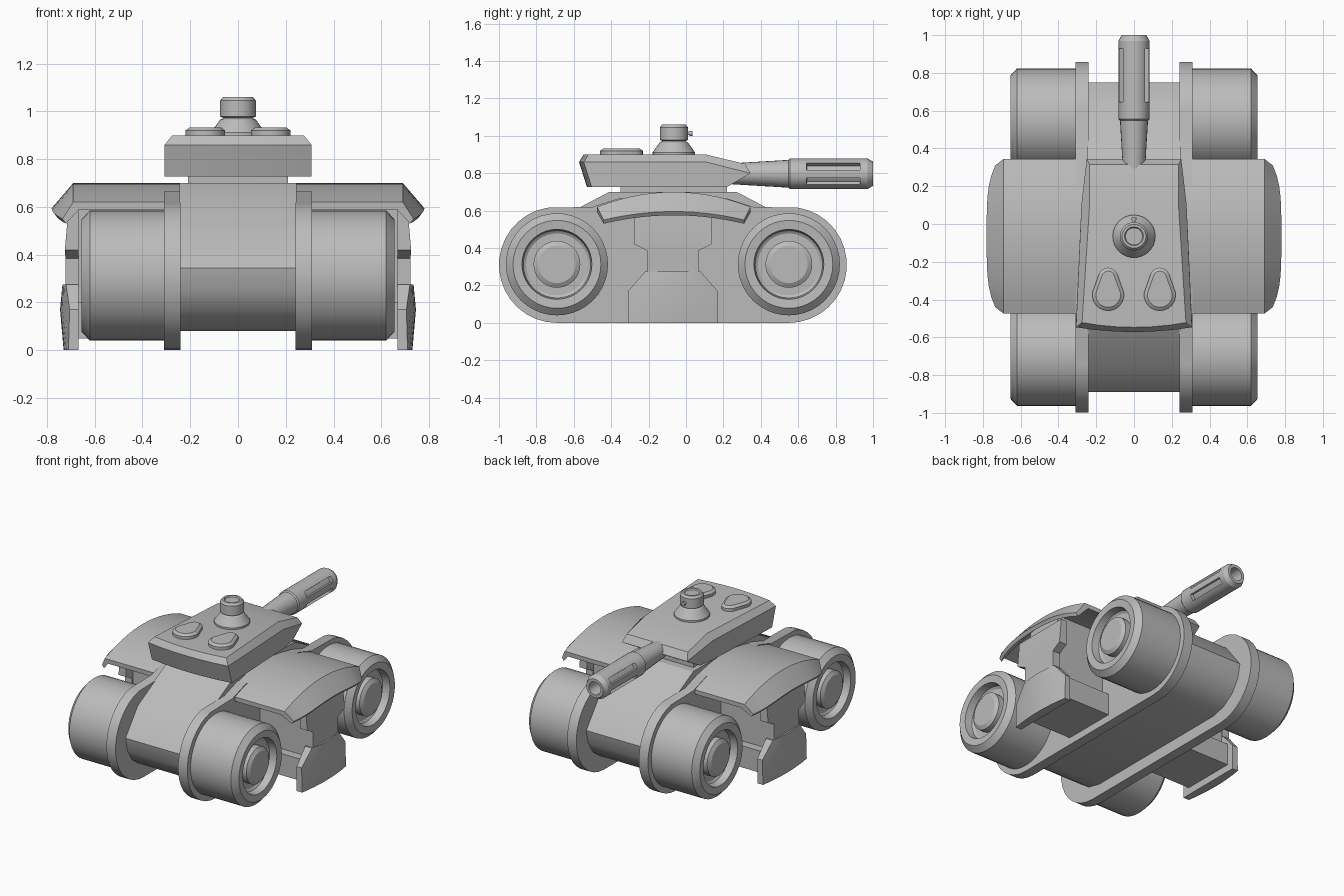
import bpy, bmesh, math
from mathutils import Vector

if "Cube" in bpy.data.objects:
    bpy.data.objects.remove(bpy.data.objects["Cube"])

grey = bpy.data.materials.new("armour grey")
grey.diffuse_color = (0.5, 0.5, 0.5, 1)
grey.use_nodes = True
grey.node_tree.nodes["Principled BSDF"].inputs["Base Color"].default_value = grey.diffuse_color
MID = -0.07  # the hull is symmetric front to back about this y


def finish(name, bm, mirror=False):
    bmesh.ops.remove_doubles(bm, verts=bm.verts, dist=1e-5)
    bmesh.ops.recalc_face_normals(bm, faces=bm.faces)
    me = bpy.data.meshes.new(name)
    bm.to_mesh(me)
    bm.free()
    me.materials.append(grey)
    ob = bpy.data.objects.new(name, me)
    bpy.context.collection.objects.link(ob)
    if mirror:
        ob.modifiers.new("mirror", "MIRROR")
    return ob


def loft(rings):
    """Closed skin through rings of equal point count, capped at both ends."""
    bm = bmesh.new()
    vs = [[bm.verts.new(p) for p in r] for r in rings]
    n = len(rings[0])
    for a, b in zip(vs, vs[1:]):
        for i in range(n):
            j = (i + 1) % n
            bm.faces.new((a[i], a[j], b[j], b[i]))
    bm.faces.new(vs[0][::-1])
    bm.faces.new(vs[-1])
    bmesh.ops.recalc_face_normals(bm, faces=bm.faces)
    return bm


def lathe(profile, place, n=32):
    """Turn (along, radius) pairs; place maps (along, u, v) to a point."""
    ang = [2 * math.pi * i / n for i in range(n)]
    return loft([[place(a, r * math.cos(t), r * math.sin(t)) for t in ang] for a, r in profile])


def box(name, x, y, z, mirror=False):
    return finish(name, loft([[(x[0], y[0], h), (x[1], y[0], h), (x[1], y[1], h), (x[0], y[1], h)]
                              for h in z]), mirror)


# Central hull: side profile, half of it mirrored front to back
half = [(0.34, 0.70), (0.685, 0.52), (0.82, 0.345), (0.80, 0.25), (0.745, 0.165),
        (0.66, 0.105), (0.56, 0.08)]
prof = [(MID - d, z) for d, z in half] + [(MID + d, z) for d, z in reversed(half)]
finish("hull", loft([[(x, y, z) for y, z in prof] for x in (-0.245, 0.245)]))

# Side plates with rounded ends
prof = []
for cy, a0, a1 in ((-0.69, 100, 270), (0.55, 270, 440)):
    for i in range(17):
        t = math.radians(a0 + (a1 - a0) * i / 16)
        prof.append((cy + 0.31 * math.cos(t), 0.31 + 0.31 * math.sin(t)))
prof += [(0.36, 0.62), (0.22, 0.665), (-0.36, 0.665), (-0.50, 0.62)]
finish("side_plate", loft([[(x, y, z) for y, z in prof] for x in (0.24, 0.31)]), True)

# Wheels with recessed hubs
wheel = [(0.30, 0.273), (0.62, 0.273), (0.655, 0.235), (0.65, 0.187), (0.60, 0.18),
         (0.59, 0.165), (0.59, 0.125), (0.635, 0.125), (0.65, 0.10)]
for name, cy in (("front_wheel", -0.69), ("rear_wheel", 0.55)):
    finish(name, lathe(wheel, lambda a, u, v: (a, cy + u, 0.313 + v), 40), True)

# Arched fenders with a sloping outer flap
rings = []
for i in range(15):
    t = -1 + 2 * i / 14
    y, ye = -0.065 + 0.41 * t, -0.065 + 0.375 * t
    zt, ze, xe = 0.70 - 0.08 * t * t, 0.595 - 0.045 * t * t, 0.78 - 0.045 * t ** 4
    rings.append([(0.20, y, zt), (0.69, y, zt), (xe, ye, ze), (xe - 0.015, ye, ze - 0.02),
                  (0.665, y, zt - 0.03), (0.20, y, zt - 0.03)])
finish("fender", loft(rings), True)

# Side skirt: bulged armour panel, waisted in the middle
rings = []
for z, w, xo, bulge in ((0, 0.24, 0.73, 0.02), (0.17, 0.24, 0.745, 0.04), (0.275, 0.147, 0.735, 0.015),
                        (0.275, 0.137, 0.722, 0), (0.385, 0.137, 0.722, 0), (0.42, 0.205, 0.725, 0),
                        (0.59, 0.205, 0.71, 0)):
    ring = [(xo - bulge * s * s, MID + w * s, z) for s in (-1, -0.75, -0.5, -0.25, 0, 0.25, 0.5, 0.75, 1)]
    rings.append(ring + [(0.667, MID + w, z), (0.667, MID - w, z)])
finish("side_skirt", loft(rings), True)
box("lower_side_block", (0.28, 0.68), (MID - 0.19, MID + 0.19), (0.05, 0.20), True)
box("upper_side_block", (0.28, 0.68), (MID - 0.13, MID + 0.13), (0.20, 0.67), True)

# Turret neck
box("turret_neck", (-0.21, 0.21), (-0.35, 0.22), (0.69, 0.74))

# Turret: bowed rear-facing wall, bevelled roof, sloping nose
rings = []
for xf, yf, z, xm, xn, yn, zn in ((0.307, -0.505, 0.727, 0.278, 0.262, 0.22, 0.727),
                                  (0.307, -0.547, 0.86, 0.278, 0.25, 0.345, 0.80),
                                  (0.275, -0.522, 0.90, 0.235, 0.235, 0.315, 0.85)):
    ring = [(xf * s, yf - 0.025 * (1 - s * s), z) for s in (-1, -0.67, -0.33, 0, 0.33, 0.67, 1)]
    rings.append(ring + [(xm, 0.106, z), (xn, yn, zn), (-xn, yn, zn), (-xm, 0.106, z)])
bm = loft(rings)
crease = [v for v in bm.verts if abs(v.co.y - 0.106) < 1e-4 and v.co.z > 0.89]
bmesh.ops.connect_verts(bm, verts=crease)
finish("turret", bm)

# Egg-shaped roof hatches
rings = []
for z, s in ((0.89, 0), (0.92, 0), (0.933, 0.018)):
    ring = []
    for i in range(13):
        t = math.radians(172 + 196 * i / 12)
        ring.append((0.137 + (0.084 - s) * math.cos(t), -0.375 + (0.084 - s) * math.sin(t), z))
    for i in range(9):
        t = math.radians(15 + 150 * i / 8)
        ring.append((0.137 + (0.052 - s) * math.cos(t), -0.283 + (0.052 - s) * math.sin(t), z))
    rings.append(ring)
finish("hatch", loft(rings), True)

# Commander's cupola and its small sight
finish("cupola", lathe([(0.89, 0.113), (0.912, 0.113), (0.965, 0.075), (0.972, 0.06), (0.978, 0.075),
                        (1.045, 0.075), (1.06, 0.063), (1.06, 0.05), (1.052, 0.045)],
                       lambda a, u, v: (u, -0.065 + v, a)))
finish("sight", lathe([(-0.01, 0.009), (0.02, 0.009), (0.02, 0.014), (0.035, 0.014)],
                      lambda a, u, v: (u, a, 1.013 + v), 12))

# Gun: tapered tube, then a slotted sleeve with an open bore
gun = lambda a, u, v: (u, a, 0.797 + v)
finish("gun_tube", lathe([(0.10, 0.047), (0.56, 0.075)], gun, 24))
bm = lathe([(0.545, 0.072), (0.555, 0.082), (0.645, 0.082), (0.93, 0.082), (0.97, 0.082), (1.0, 0.065),
            (1.0, 0.045), (0.90, 0.042)], gun, 24)
groups = {}
for f in bm.faces:
    c = f.calc_center_median()
    t = math.degrees(math.atan2(abs(c.z - 0.797), abs(c.x)))
    if 0.7 < c.y < 0.9 and 15 < t < 45 and Vector((c.x, c.z - 0.797)).length > 0.07:
        groups.setdefault((c.x > 0, c.z > 0.797), []).append(f)
for faces in groups.values():
    bmesh.ops.inset_region(bm, faces=faces, thickness=0.001, depth=-0.025, use_even_offset=True)
finish("gun_sleeve", bm)

# Smooth the round parts, keep edges sharp
bpy.ops.object.select_all(action="SELECT")
bpy.context.view_layer.objects.active = bpy.data.objects["hull"]
bpy.ops.object.shade_smooth_by_angle(angle=math.radians(25))
